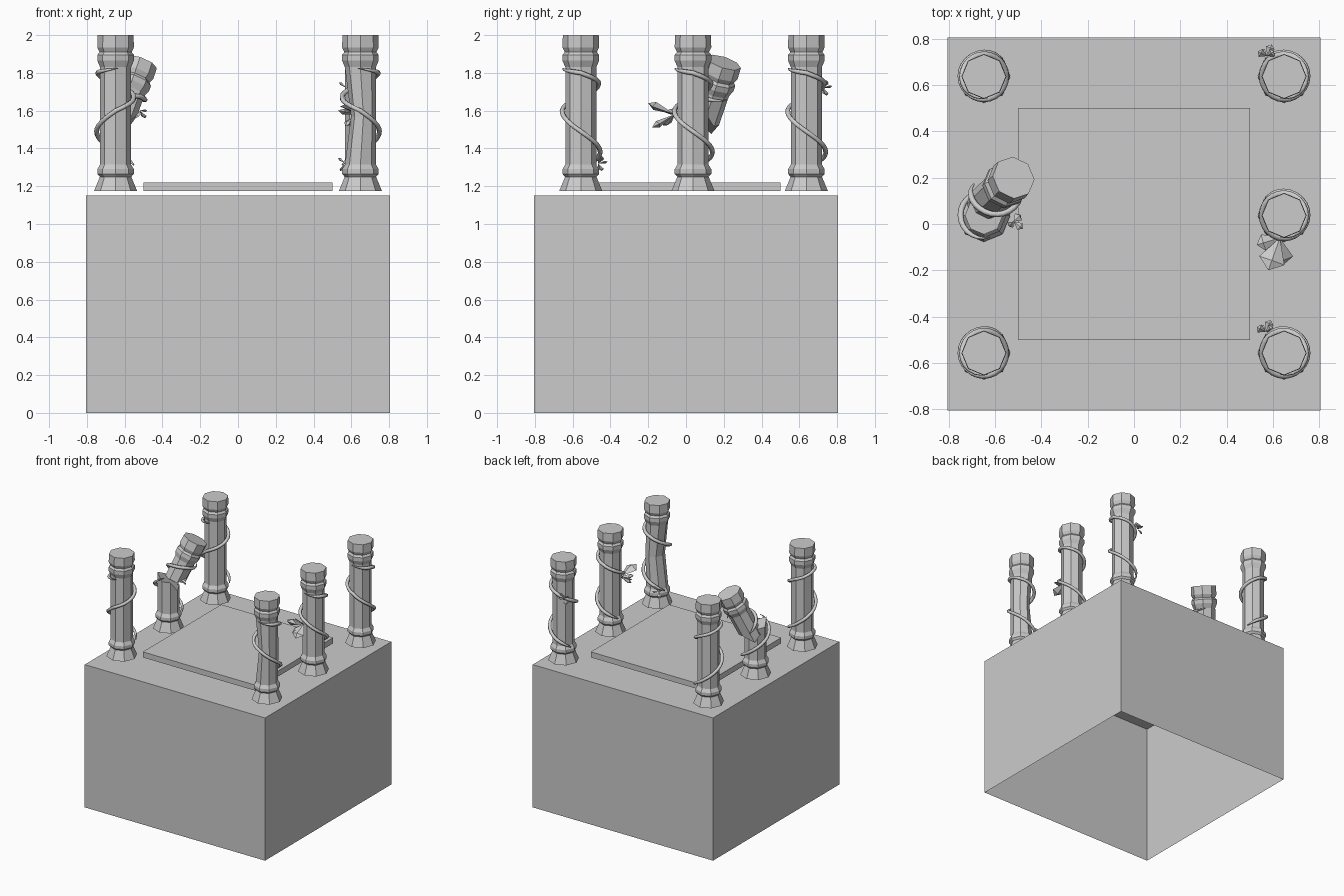
import bpy, bmesh, math
from mathutils import Vector, Matrix

if "Cube" in bpy.data.objects:
    bpy.data.objects.remove(bpy.data.objects["Cube"])

SIDES = 8
# column profile: (radius, height)
PROFILE = [(.114, 1.175), (.083, 1.25), (.097, 1.265), (.097, 1.29), (.082, 1.315),
           (.082, 1.57), (.082, 1.83), (.097, 1.865), (.097, 1.895), (.085, 1.91),
           (.097, 1.935), (.095, 2.0)]
# climbing vine: (angle in degrees, height)
VINE = [(-100, 1.825), (0, 1.80), (90, 1.745), (180, 1.67), (270, 1.6),
        (360, 1.49), (450, 1.38), (530, 1.30)]


def add(name, bm):
    bmesh.ops.recalc_face_normals(bm, faces=bm.faces[:])
    me = bpy.data.meshes.new(name)
    bm.to_mesh(me)
    bm.free()
    ob = bpy.data.objects.new(name, me)
    bpy.context.collection.objects.link(ob)
    return ob


def box(name, size, z0, z1, open_bottom=False):
    bm = bmesh.new()
    bmesh.ops.create_cube(bm, size=1, matrix=Matrix.Translation((0, 0, (z0 + z1) / 2))
                          @ Matrix.Diagonal((size, size, z1 - z0, 1)))
    if open_bottom:
        bm.normal_update()
        bmesh.ops.delete(bm, geom=[f for f in bm.faces if f.normal.z < -.9], context='FACES')
    return add(name, bm)


def column(name, profile, matrix, slant_end=None, dent=False):
    """Lathe a profile; optionally slant one end like a break, or dent the shaft."""
    bm = bmesh.new()
    rings = []
    for i, (r, z) in enumerate(profile):
        ring = []
        for k in range(SIDES):
            a = 2 * math.pi * k / SIDES
            p = Vector((r * math.cos(a), r * math.sin(a), z))
            if slant_end is not None and i == slant_end % len(profile):
                p.z -= .5 * (p.x + p.y) + .02 * (-1) ** k
            if dent and abs(z - 1.57) < .01:
                p.x = p.x * .8 + .016
            ring.append(bm.verts.new(matrix @ p))
        rings.append(ring)
    for a, b in zip(rings, rings[1:]):
        for k in range(SIDES):
            n = (k + 1) % SIDES
            bm.faces.new((a[k], a[n], b[n], b[k]))
    bm.faces.new(rings[-1])
    bm.faces.new(rings[0])
    return add(name, bm)


def vine(name, matrix, mirror, zmin=0, zmax=9):
    pts = []
    for (a0, z0), (a1, z1) in zip(VINE, VINE[1:]):
        for s in range(6):
            t = s / 6
            a, z = math.radians(a0 + (a1 - a0) * t), z0 + (z1 - z0) * t
            r = .094 + .01 * (1.83 - z) / .5
            if zmin <= z <= zmax:
                pts.append(matrix @ Vector((mirror * r * math.cos(a), r * math.sin(a), z)))
    cu = bpy.data.curves.new(name, 'CURVE')
    cu.dimensions = '3D'
    cu.bevel_depth = .013
    cu.bevel_resolution = 1
    cu.use_fill_caps = True
    sp = cu.splines.new('POLY')
    sp.points.add(len(pts) - 1)
    for i, p in enumerate(pts):
        sp.points[i].co = (*p, 1)
        sp.points[i].radius = min(1, .15 + i / 5, .3 + (len(pts) - 1 - i) / 4)
    ob = bpy.data.objects.new(name, cu)
    bpy.context.collection.objects.link(ob)


def flower(name, origin, petals):
    """Faceted petals, each a flattened cone widening away from the origin."""
    bm = bmesh.new()
    for tip in petals:
        d = Vector(tip)
        L = d.length
        rot = d.to_track_quat('Z', 'Y').to_matrix().to_4x4()
        M = Matrix.Translation(origin) @ rot
        ring = [bm.verts.new(M @ Vector(p)) for p in
                ((.36 * L, 0, .7 * L), (0, .14 * L, .75 * L), (-.36 * L, 0, .7 * L), (0, -.14 * L, .75 * L))]
        ends = [bm.verts.new(M @ Vector((0, 0, h))) for h in (0, L)]
        for k in range(4):
            for e in ends:
                bm.faces.new((ring[k], ring[(k + 1) % 4], e))
    return add(name, bm)


# plinth (hollow underneath) and floor slab
box("plinth", 1.61, 0, 1.152, open_bottom=True)
box("floor_slab", 1.0, 1.175, 1.22)

# standing columns with vines
for side, sx in (("left", -1), ("right", 1)):
    for row, y in (("front", -.557), ("middle", .037), ("back", .637)):
        M = Matrix.Translation((sx * .648, y, 0))
        label = f"{row}_{side}"
        if label != "middle_left":
            column(label + "_column", PROFILE, M, dent=(label == "front_right"))
            vine(label + "_vine", M, sx)

# broken column: stump and leaning top piece
stump = Matrix.Translation((-.648, .037, 0))
column("broken_stump", PROFILE[:5] + [(.082, 1.55)], stump, slant_end=-1)
vine("stump_vine", stump, -1, zmax=1.62)
lean = (Matrix.Translation((-.52, .2, 1.855))
        @ Vector((.35, .33, 1)).to_track_quat('Z', 'Y').to_matrix().to_4x4()
        @ Matrix.Translation((0, 0, -2)))
column("broken_top", [(.08, 1.64)] + PROFILE[6:], lean, slant_end=0)
vine("broken_top_vine", lean, -1, zmin=1.66)

# blossoms and buds on the vines
flower("blossom", (.63, -.06, 1.58), [(-.1, -.03, .02), (-.05, -.14, .06),
                                      (.01, -.12, -.07), (-.06, -.06, -.06)])
bud = [(-.04, .02, .03), (.02, .05, .01), (-.03, .02, -.04), (.03, .02, .04)]
flower("back_bud", (.575, .725, 1.72), bud)
flower("front_bud", (.57, -.465, 1.32), bud)
flower("stump_bud", (-.52, .01, 1.6), [(.04, -.03, .0), (.03, .03, -.04), (-.02, -.02, -.04)])
